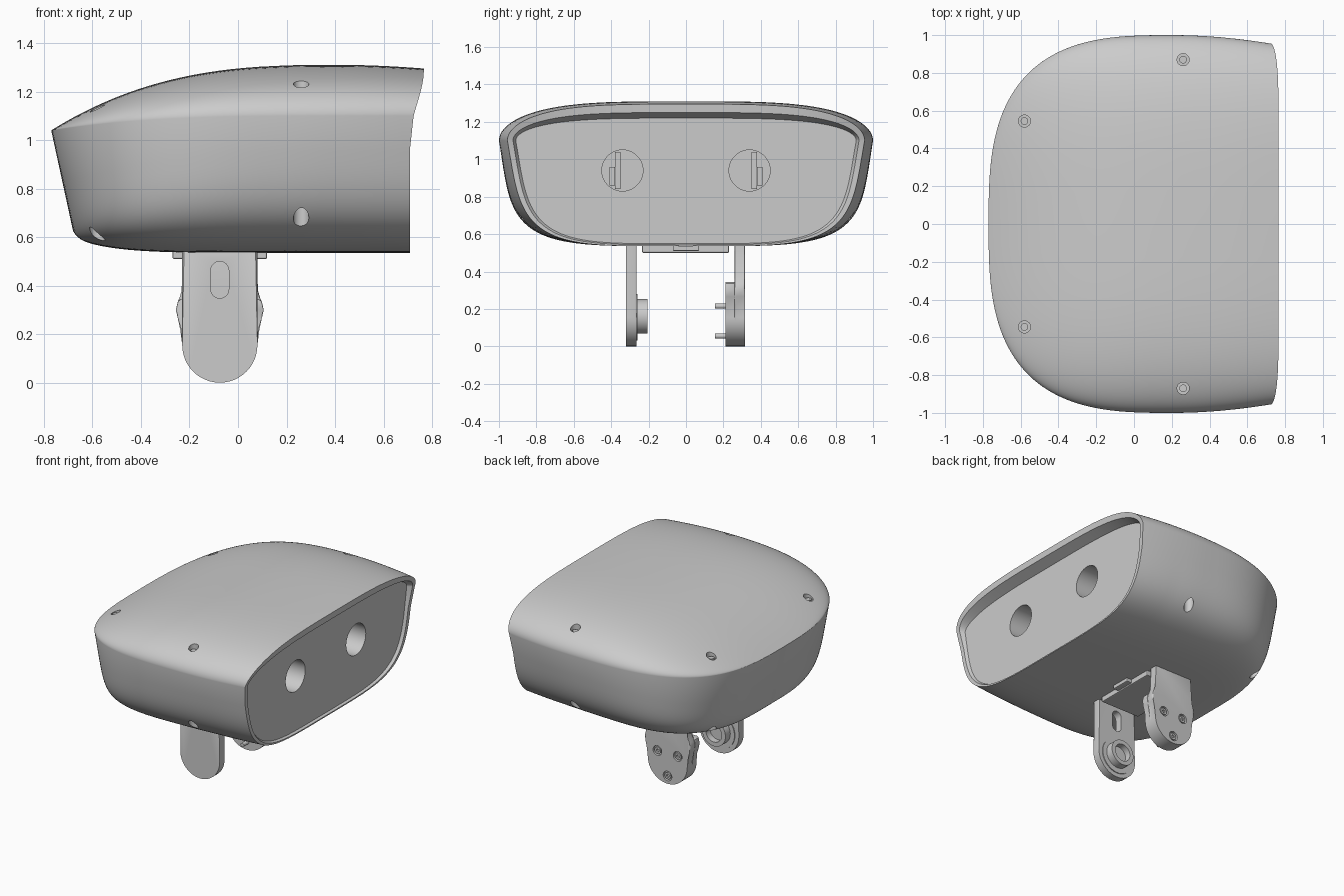
import bpy, bmesh
from math import sin, cos, pi, radians
from mathutils import Vector

if "Cube" in bpy.data.objects:
    bpy.data.objects.remove(bpy.data.objects["Cube"], do_unlink=True)

grey = bpy.data.materials.new("plain_grey")
grey.use_nodes = True
grey.diffuse_color = (0.6, 0.6, 0.6, 1)
grey.node_tree.nodes["Principled BSDF"].inputs["Base Color"].default_value = (0.6, 0.6, 0.6, 1)


def make(name, bm):
    bmesh.ops.recalc_face_normals(bm, faces=bm.faces[:])
    mesh = bpy.data.meshes.new(name)
    bm.to_mesh(mesh)
    bm.free()
    mesh.materials.append(grey)
    obj = bpy.data.objects.new(name, mesh)
    bpy.context.collection.objects.link(obj)
    return obj


def only(obj):
    bpy.ops.object.select_all(action='DESELECT')
    obj.select_set(True)
    bpy.context.view_layer.objects.active = obj


def smooth(obj):
    only(obj)
    bpy.ops.object.shade_smooth_by_angle(angle=radians(35))


def rods(name, parts, sides=40):
    """Cylinders given as (radius, start, end)."""
    bm = bmesh.new()
    for r, a, b in parts:
        a, b = Vector(a), Vector(b)
        mat = (b - a).to_track_quat('Z', 'Y').to_matrix().to_4x4()
        mat.translation = (a + b) / 2
        bmesh.ops.create_cone(bm, cap_ends=True, segments=sides, radius1=r,
                              radius2=r, depth=(b - a).length, matrix=mat)
    return make(name, bm)


def box(name, lo, hi, bevel=0.006):
    bm = bmesh.new()
    bmesh.ops.create_cube(bm, size=1)
    for v in bm.verts:
        v.co = [lo[i] if v.co[i] < 0 else hi[i] for i in range(3)]
    bmesh.ops.bevel(bm, geom=bm.edges[:], offset=bevel, segments=2, affect='EDGES', profile=0.5)
    return make(name, bm)


def plate(name, outline, y0, y1, bevel=0.008):
    """Outline in x, z extruded along y."""
    bm = bmesh.new()
    a = [bm.verts.new((x, y0, z)) for x, z in outline]
    b = [bm.verts.new((x, y1, z)) for x, z in outline]
    caps = [bm.faces.new(a), bm.faces.new(b[::-1])]
    for i in range(len(a)):
        j = (i + 1) % len(a)
        bm.faces.new((a[i], b[i], b[j], a[j]))
    if bevel:
        edges = list({e for f in caps for e in f.edges})
        bmesh.ops.bevel(bm, geom=edges, offset=bevel, segments=2, affect='EDGES', profile=0.5)
    return make(name, bm)


def cut(obj, cutter):
    cutter.hide_render = True
    mod = obj.modifiers.new("cut", 'BOOLEAN')
    mod.operation, mod.solver, mod.object = 'DIFFERENCE', 'EXACT', cutter
    only(obj)
    bpy.context.view_layer.update()
    bpy.ops.object.modifier_apply(modifier=mod.name)
    bpy.data.objects.remove(cutter, do_unlink=True)


# Head shell: sections along x, with leaning walls and an overhanging brow
COLS = 144
PLAN = 2 / 2.95


def power(v, p):
    return (1 if v >= 0 else -1) * abs(v) ** p


def lip(z):
    t = min(1, max(0, (z - 1) / 0.29))
    return 0.708 + 0.058 * t * t * (3 - 2 * t)


def section(x, width, m_side=0, m_top=0, m_bottom=0, flat_x=None):
    back = max(0, (0.4 - x) / 1.17)
    run = (0.7 - x) / 1.47
    top = 1.31 - 0.27 * back ** 2.7 - 0.015 * max(0, (x - 0.4) / 0.3) ** 2 - m_top
    rim = 1.1 - 0.06 * back ** 3
    bottom = 0.535 + 0.06 * run ** 8 + 0.03 * run ** 60 + m_bottom
    width -= m_side
    boxy = 4.6 + 3.4 * back ** 3
    lean = 0.1 - 0.06 * back
    ring = []
    for i in range(COLS):
        c, s = cos(2 * pi * i / COLS), sin(2 * pi * i / COLS)
        px = x
        if s >= 0:
            y, z = width * power(c, 2 / 3.6), rim + (top - rim) * s
        else:
            d = abs(s) ** (2 / boxy)
            y, z = width * (1 - lean * d) * power(c, 2 / 4.6), rim - (rim - bottom) * d
            px += 0.09 * d * max(0, -x / 0.77)
        px += max(0, (x - 0.2) / 0.5) ** 2 * (lip(z) - 0.7)
        ring.append((px if flat_x is None else flat_x, y, z))
    return ring


rings = []
for k in range(40):
    a = 0.008 + (pi / 2 - 0.008) * k / 39
    rings.append(section(0.2 - 0.97 * cos(a) ** PLAN, sin(a) ** PLAN))
for k in range(1, 13):
    t = k / 12
    rings.append(section(0.2 + 0.5 * t, 1 - 0.045 * t * t))
rings.append(section(0.7, 0.955, 0.03, 0.045, 0.008))
rings.append(section(0.7, 0.955, 0.045, 0.075, 0.014, 0.69))

bm = bmesh.new()
grid = [[bm.verts.new(p) for p in ring] for ring in rings]
for r0, r1 in zip(grid, grid[1:]):
    for i in range(COLS):
        j = (i + 1) % COLS
        bm.faces.new((r0[i], r0[j], r1[j], r1[i]))
bm.faces.new(grid[0])
bm.faces.new(grid[-1])
head = make("head_shell", bm)

# Eye wells and screw holes cut into the shell
holes, screws = [], []
for s in (-1, 1):
    holes.append((0.11, (0.45, s * 0.34, 0.94), (0.8, s * 0.34, 0.94)))
    for x, y, floor, roof in ((0.26, 0.87, 1.195, 0.76), (-0.58, 0.545, 1.105, 0.66)):
        holes.append((0.032, (x, s * y, floor), (x, s * y, 1.4)))
        holes.append((0.032, (x, s * y, 0.45), (x, s * y, roof)))
        screws.append((0.02, (x, s * y, floor - 0.01), (x, s * y, floor + 0.015)))
cut(head, rods("hole_cutter", holes))
smooth(head)
smooth(rods("shell_screws", screws, 20))
for s, side in ((-1, "right"), (1, "left")):
    y = s * 0.365
    box("eye_bar_" + side, (0.44, y - 0.015, 0.84), (0.5, y + 0.015, 1.04), 0.003)
    y = s * 0.395
    box("eye_bracket_" + side, (0.44, y - 0.015, 0.86), (0.52, y + 0.015, 0.96), 0.003)

# Mounting plate with end tabs under the shell
CX = -0.075
box("mount_plate", (CX - 0.155, -0.235, 0.5), (CX + 0.155, 0.23, 0.56))
box("mount_tabs", (CX - 0.195, -0.07, 0.51), (CX + 0.195, 0.07, 0.56))


def arc(cx, cz, r, start, end, n=24):
    return [(cx + r * cos(radians(start + (end - start) * i / n)),
             cz + r * sin(radians(start + (end - start) * i / n))) for i in range(n + 1)]


# Front arm with slot and bearing ring
base = arc(CX, 0.155, 0.155, 180, 360)
arm = plate("front_arm", base + [(CX + 0.155, 0.57), (CX - 0.155, 0.57)], -0.32, -0.265)
slot = arc(CX, 0.385, 0.037, 180, 360, 12) + arc(CX, 0.463, 0.037, 0, 180, 12)
cut(arm, plate("slot_cutter", slot, -0.4, -0.2, 0))
smooth(arm)
flange = rods("bearing_flange", [(0.125, (CX, -0.27, 0.155), (CX, -0.259, 0.155))], 48)
smooth(flange)
ring = rods("bearing_ring", [(0.092, (CX, -0.268, 0.16), (CX, -0.205, 0.16))], 48)
cut(ring, rods("ring_cutter", [(0.062, (CX, -0.25, 0.16), (CX, -0.15, 0.16))], 48))
smooth(ring)

# Rear arm: full-height shouldered plate with a thick motor pad inside
shoulder = [(0.155, 0.22), (0.173, 0.265), (0.181, 0.3), (0.173, 0.335)]


def shouldered(tail):
    half = shoulder + tail
    return base + [(CX + x, z) for x, z in half] + [(CX - x, z) for x, z in half[::-1]]


motor = plate("rear_arm", shouldered([(0.15, 0.375), (0.15, 0.57)]), 0.259, 0.315)
smooth(plate("rear_motor_pad", shouldered([(0.16, 0.345)]), 0.21, 0.26, 0.004))
spots = [(CX - 0.08, 0.215), (CX + 0.08, 0.215), (CX, 0.055)]
cut(motor, rods("bore_cutter", [(0.034, (x, 0.295, z), (x, 0.4, z)) for x, z in spots], 28))
smooth(motor)
heads = rods("motor_bolt_heads", [(0.024, (x, 0.28, z), (x, 0.312, z)) for x, z in spots], 24)
cut(heads, rods("socket_cutter", [(0.012, (x, 0.3, z), (x, 0.4, z)) for x, z in spots], 6))
smooth(heads)
smooth(rods("motor_pins", [(0.014, (x, 0.155, z), (x, 0.22, z)) for x, z in spots], 20))
